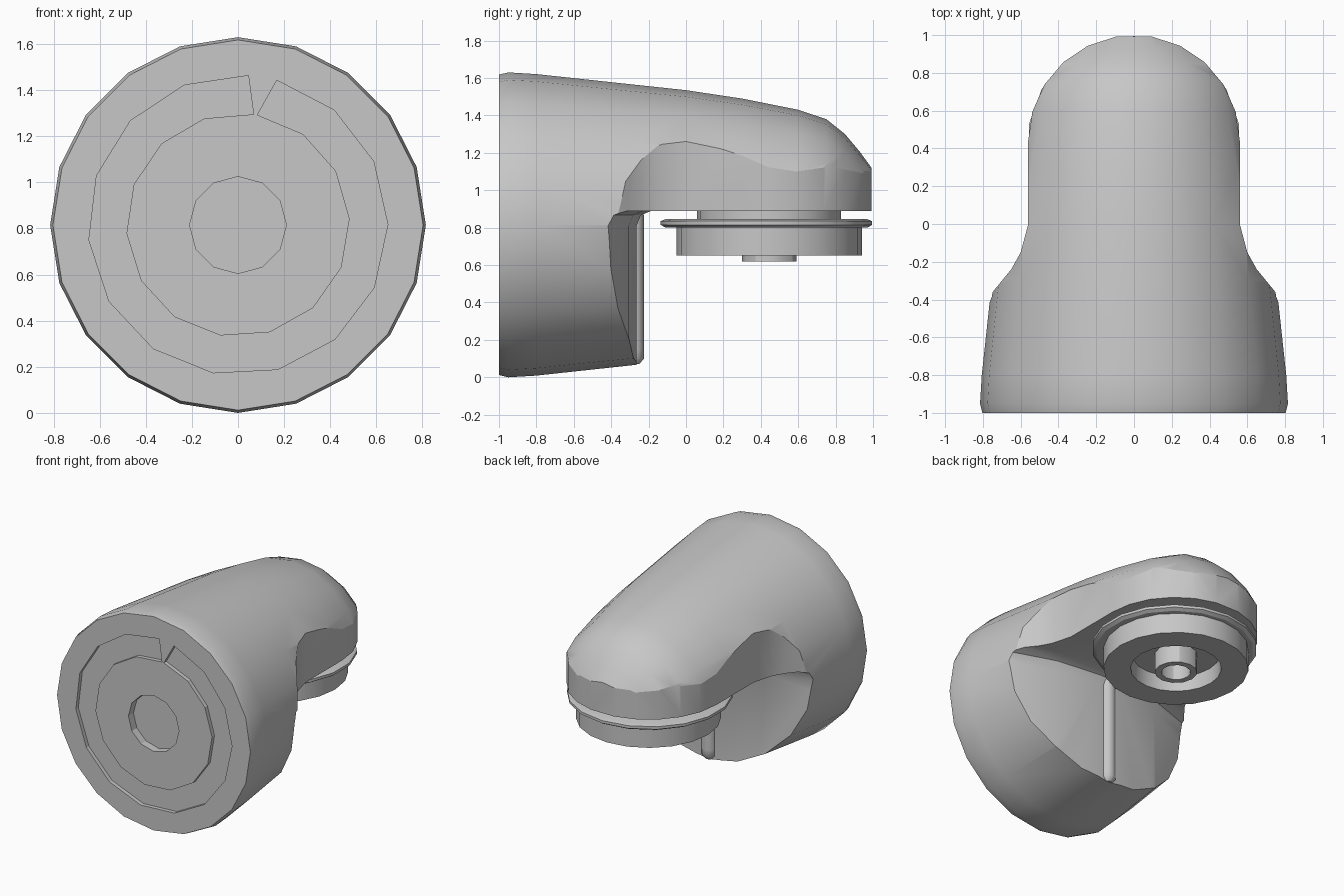
import bpy, bmesh
from math import cos, sin, pi, radians

cube = bpy.data.objects.get("Cube")
if cube:
    bpy.data.objects.remove(cube)

grey = bpy.data.materials.new("mid_grey")
grey.use_nodes = True
GREY = (0.57, 0.57, 0.57, 1)
grey.diffuse_color = GREY
grey.node_tree.nodes["Principled BSDF"].inputs["Base Color"].default_value = GREY


def finish(name, bm):
    bmesh.ops.recalc_face_normals(bm, faces=bm.faces)
    mesh = bpy.data.meshes.new(name)
    bm.to_mesh(mesh)
    bm.free()
    mesh.materials.append(grey)
    obj = bpy.data.objects.new(name, mesh)
    bpy.context.collection.objects.link(obj)
    return obj


def loft(name, rings, sides, place, closed=False):
    """Skin circles (position, radius) along an axis chosen by place()."""
    bm = bmesh.new()
    loops = [[bm.verts.new(place(p, r * sin(2 * pi * i / sides), r * cos(2 * pi * i / sides)))
              for i in range(sides)] for p, r in rings]
    pairs = list(zip(loops, loops[1:]))
    if closed:
        pairs.append((loops[-1], loops[0]))
    for a, b in pairs:
        for i in range(sides):
            j = (i + 1) % sides
            bm.faces.new((a[i], a[j], b[j], b[i]))
    if not closed:
        bm.faces.new(loops[0])
        bm.faces.new(loops[-1])
    return finish(name, bm)


def prism(points, offset):
    bm = bmesh.new()
    face = bm.faces.new([bm.verts.new(p) for p in points])
    new = bmesh.ops.extrude_face_region(bm, geom=[face])["geom"]
    bmesh.ops.translate(bm, vec=offset, verts=[v for v in new if isinstance(v, bmesh.types.BMVert)])
    return bm


def activate(obj):
    bpy.ops.object.select_all(action="DESELECT")
    obj.select_set(True)
    bpy.context.view_layer.objects.active = obj


def cut(obj, cutter):
    mod = obj.modifiers.new("cut", "BOOLEAN")
    mod.operation, mod.solver, mod.object = "DIFFERENCE", "EXACT", cutter
    activate(obj)
    bpy.ops.object.modifier_apply(modifier=mod.name)
    bpy.data.objects.remove(cutter)


def smooth(obj, angle=30):
    activate(obj)
    bpy.ops.object.shade_smooth_by_angle(angle=radians(angle))


MID = 0.815                       # height of the barrel axis


def along_y(y, x, z):
    return x, y, MID + z


# Tapered barrel with a domed tip
barrel = loft("housing", [(-1, .803), (-.95, .815), (-.8, .806), (-.3, .752), (0, .72),
                          (.3, .675), (.6, .615), (.75, .565), (.85, .485), (.93, .39), (1.01, .28)],
              20, along_y)

# Remove the space under the arm, leaving a gently bowed rear face on the barrel
bow = [(1, -.53), (.75, -.41), (.44, -.305), (.1, -.265)]
rear = bow + [(-x, y) for x, y in reversed(bow)] + [(-1, 1.2), (1, 1.2)]
bm = prism([(x, y, -.2) for x, y in rear], (0, 0, 1.09))
inner = [e for e in bm.edges if all(v.co.z > .8 and v.co.y < 0 for v in e.verts)]
bmesh.ops.bevel(bm, geom=inner, offset=.08, segments=2, profile=.5, affect="EDGES")
cut(barrel, finish("under_arm_cutter", bm))

# Trim the arm to its rounded plan outline
half = [(.8, -.43), (.74, -.35), (.65, -.24), (.6, -.15), (.56, 0)]
half += [(.56 * cos(radians(a)), .44 + .56 * sin(radians(a))) for a in range(0, 90, 16)]
outline = half + [(-x, y) for x, y in reversed(half)]
outer = [(-1.3, -.43), (-1.3, 1.3), (1.3, 1.3), (1.3, -.43)]
cut(barrel, finish("plan_cutter", prism([(x, y, -.3) for x, y in outline + outer], (0, 0, 2.4))))


# Ring groove with a key left standing, and the shallow central bore
def arc(r, a, b, n=14):
    return [(r * cos(radians(a + (b - a) * i / n)), -1.1, MID + r * sin(radians(a + (b - a) * i / n)))
            for i in range(n + 1)]


cut(barrel, finish("groove_cutter", prism(arc(.65, 86, 435) + arc(.485, 440, 82), (0, .13, 0))))
cut(barrel, loft("bore_cutter", [(-1.1, .21), (-.94, .21)], 12, along_y))
smooth(barrel, 24)

# Rounded seam down the rear of the barrel
seam = loft("rear_seam", [(.07, .03), (.10, .055), (.15, .055), (.87, .055)], 12,
            lambda z, x, y: (x, -.28 + y, z))
smooth(seam, 40)


# Turntable under the arm
def disc(name, rings, sides, closed=False, y0=.445):
    smooth(loft(name, rings, sides, lambda z, x, y: (x, y0 + y, z), closed))


disc("neck", [(.79, .385), (.91, .385)], 20)
disc("flange", [(.80, .54), (.815, .565), (.835, .565), (.845, .54)], 18, y0=.43)
disc("turntable", [(.82, .495), (.65, .495), (.65, .31), (.76, .30), (.82, .30)], 20, True)
disc("turntable_floor", [(.76, .32), (.81, .32)], 16)
disc("hub", [(.78, .145), (.62, .145), (.62, .10), (.78, .10)], 12, True)
